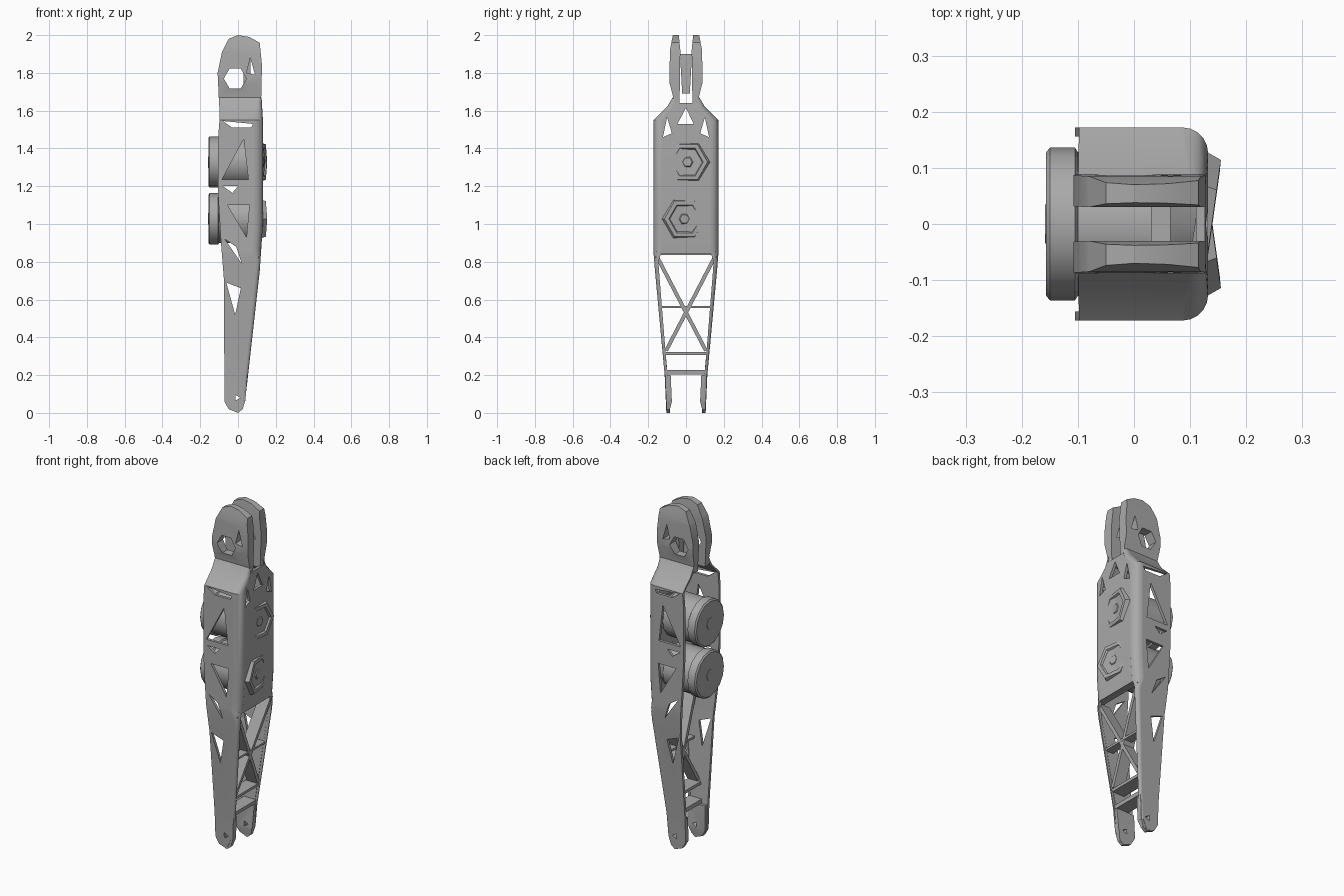
import bpy, bmesh
from math import sin, cos, pi, hypot
from mathutils import Matrix

cube = bpy.data.objects.get("Cube")
if cube:
    bpy.data.objects.remove(cube)

grey = bpy.data.materials.new("machined grey")
grey.use_nodes = True
COLOUR = (0.4, 0.4, 0.4, 1)
grey.diffuse_color = COLOUR
grey.node_tree.nodes["Principled BSDF"].inputs["Base Color"].default_value = COLOUR


def table(*points):
    """Piecewise linear function of height."""
    def f(z):
        if z <= points[0][0]:
            return points[0][1]
        for (a, u), (b, v) in zip(points, points[1:]):
            if z <= b:
                return u + (v - u) * (z - a) / (b - a)
        return points[-1][1]
    return f


# Shape of the channel by height: spine position, half width, corner radius, open edge
spine_x = table((0.05, 0.037), (0.1, 0.042), (0.75, 0.115), (1, 0.132), (1.55, 0.132), (1.67, 0.125))
half_y = table((0, 0.104), (0.2, 0.113), (0.75, 0.164), (0.85, 0.172), (1.55, 0.172), (1.62, 0.1), (1.67, 0.071))
corner_r = table((0, 0.012), (0.8, 0.022), (0.86, 0.045), (1.55, 0.045), (1.62, 0.03), (1.67, 0.015))
LEVELS = [0.06, 0.1, 0.2, 0.75, 0.8, 0.85, 0.86, 1, 1.55, 1.62, 1.67]


def add(name, bm):
    bmesh.ops.remove_doubles(bm, verts=bm.verts, dist=0.0002)
    bmesh.ops.recalc_face_normals(bm, faces=bm.faces)
    mesh = bpy.data.meshes.new(name)
    bm.to_mesh(mesh)
    bm.free()
    mesh.materials.clear()
    mesh.materials.append(grey)
    ob = bpy.data.objects.new(name, mesh)
    bpy.context.collection.objects.link(ob)
    bpy.ops.object.select_all(action='DESELECT')
    ob.select_set(True)
    bpy.context.view_layer.objects.active = ob
    bpy.ops.object.shade_smooth_by_angle(angle=0.5)
    return ob


def panel(name, loops, thick, place, levels=()):
    """Flat outline with holes, thickened, cut at levels and bent into place."""
    curve = bpy.data.curves.new(name, 'CURVE')
    curve.dimensions, curve.fill_mode = '2D', 'BOTH'
    curve.extrude = thick / 2
    for loop in loops:
        s = curve.splines.new('POLY')
        s.points.add(len(loop) - 1)
        for p, (a, b) in zip(s.points, loop):
            p.co = (a, b, 0, 1)
        s.use_cyclic_u = True
    tmp = bpy.data.objects.new(name + " outline", curve)
    bpy.context.collection.objects.link(tmp)
    deps = bpy.context.evaluated_depsgraph_get()
    mesh = bpy.data.meshes.new_from_object(tmp.evaluated_get(deps))
    bm = bmesh.new()
    bm.from_mesh(mesh)
    bpy.data.objects.remove(tmp)
    bpy.data.curves.remove(curve)
    bpy.data.meshes.remove(mesh)
    bmesh.ops.remove_doubles(bm, verts=bm.verts, dist=0.0002)
    for z in levels:
        bmesh.ops.bisect_plane(bm, geom=bm.verts[:] + bm.edges[:] + bm.faces[:],
                               plane_co=(0, z, 0), plane_no=(0, 1, 0))
    for v in bm.verts:
        v.co = place(v.co.x, v.co.y, v.co.z + thick / 2)
    return add(name, bm)


def loft(name, rings):
    bm = bmesh.new()
    rows = [[bm.verts.new(p) for p in ring] for ring in rings]
    n = len(rows[0])
    for lo, hi in zip(rows, rows[1:]):
        for i in range(n):
            j = (i + 1) % n
            bm.faces.new((lo[i], lo[j], hi[j], hi[i]))
    bm.faces.new(rows[0])
    bm.faces.new(rows[-1])
    return add(name, bm)


def drum(name, y, z, profile, sides, tilt=0):
    """Prism along x from (x, radius) steps."""
    rings = [[(x, r * cos(2 * pi * k / sides), r * sin(2 * pi * k / sides)) for k in range(sides)]
             for x, r in profile]
    ob = loft(name, rings)
    base = Matrix.Translation((0.12, y, z)) @ Matrix.Rotation(tilt, 4, 'Z') @ Matrix.Translation((-0.12, 0, 0))
    ob.data.transform(base)


def ngon(a, b, r, n):
    return [(a + r * cos(2 * pi * k / n), b + r * sin(2 * pi * k / n)) for k in range(n)]


# Side wall outline and lightening holes (x, z)
open_edge = [(-0.1, 1.67), (-0.098, 1.55), (-0.105, 1.46), (-0.105, 1.15), (-0.09, 0.9),
             (-0.074, 0.7), (-0.072, 0.06), (-0.05, 0.02), (0, 0.005)]
spine_edge = [(spine_x(z) - corner_r(z), z) for z in LEVELS]
wall_holes = [
    [(-0.08, 1.545), (0.08, 1.53), (0.07, 1.51), (-0.03, 1.51)],
    [(0.03, 1.45), (0.055, 1.235), (-0.085, 1.235)],
    [(-0.08, 1.2), (0, 1.2), (-0.03, 1.165)],
    [(-0.055, 1.1), (0.06, 1.1), (0.045, 0.93)],
    [(-0.07, 0.92), (-0.01, 0.88), (0.02, 0.79)],
    [(-0.062, 0.69), (0.015, 0.66), (-0.015, 0.52)],
    ngon(-0.005, 0.08, 0.018, 3),
]

# Fork arm outline and eyes (x, z)
fork_outline = [(-0.1, 1.63), (-0.108, 1.8), (-0.085, 1.91), (-0.05, 1.98), (0, 2), (0.06, 1.99),
                (0.115, 1.96), (0.127, 1.84), (0.122, 1.63)]
fork_holes = [ngon(-0.015, 1.77, 0.06, 6), [(0.065, 1.88), (0.09, 1.79), (0.045, 1.8)]]
fork_y = table((1.64, 0.068), (1.68, 0.07), (1.75, 0.088), (1.92, 0.085), (2, 0.07))
fork_in = table((1.64, 0.034), (1.92, 0.03), (2, 0.038))

foot_outline = [(-0.07, 0.06), (-0.05, 0.02), (0, 0), (0.025, 0.02), (0.04, 0.07), (0.048, 0.2), (-0.068, 0.2)]

for side, s in (("right", -1), ("left", 1)):
    tag = "front" if s < 0 else "back"
    panel(tag + "_wall", [open_edge + spine_edge] + wall_holes, 0.016,
          lambda x, z, d: (x, s * (half_y(z) - d), z), LEVELS)

    # Rounded corner between wall and spine
    rings = []
    for z in LEVELS:
        r, cx, cy = corner_r(z), spine_x(z) - corner_r(z), half_y(z) - corner_r(z)
        ring = []
        for rad, steps in ((r, range(6)), (max(r - 0.016, 0.002), range(5, -1, -1))):
            ring += [(cx + rad * sin(k * pi / 10), s * (cy + rad * cos(k * pi / 10)), z) for k in steps]
        rings.append(ring)
    loft(tag + "_corner", rings)

    # Fork arm at the top and foot at the bottom
    panel(tag + "_fork_arm", [fork_outline] + fork_holes, 1,
          lambda x, z, d: (x, s * (fork_in(z) + d * (fork_y(z) - fork_in(z))), z),
          [1.64, 1.68, 1.75, 1.92])
    panel(tag + "_foot", [foot_outline, ngon(-0.005, 0.08, 0.018, 3)], 0.03,
          lambda x, z, d: (x, s * (half_y(z) - 0.002 - d * (1 if z > 0.03 else 0.6)), z), [0.06])

# Spine plate with triangular windows (y, z)
plate_levels = [0.84, 0.86, 1, 1.55, 1.62, 1.64]
edge = [(half_y(z) - corner_r(z) + 0.002, z) for z in plate_levels]
windows = [[(-0.045, 1.53), (0, 1.615), (0.04, 1.53)]]
for s in (-1, 1):
    windows.append([(s * 0.122, 1.46), (s * 0.1, 1.565), (s * 0.075, 1.48)])
panel("spine_plate", [edge + [(-y, z) for y, z in reversed(edge)]] + windows, 0.016,
      lambda y, z, d: (spine_x(z) - d, y, z), plate_levels)


# Lattice bars between the lower walls
def bar(name, p, q, width, depth):
    length = hypot(q[0] - p[0], q[1] - p[1])
    ny, nz = -(q[1] - p[1]) / length * width / 2, (q[0] - p[0]) / length * width / 2
    loop = [(p[0] + ny, p[1] + nz), (q[0] + ny, q[1] + nz), (q[0] - ny, q[1] - nz), (p[0] - ny, p[1] - nz)]
    panel(name, [loop], depth, lambda y, z, d: (spine_x(z) - 0.008 - d, y, z))


for s in (-1, 1):
    bar("diagonal_brace", (s * 0.155, 0.83), (-s * 0.105, 0.33), 0.02, 0.07)
bar("middle_brace", (-0.135, 0.56), (0.135, 0.56), 0.012, 0.05)
bar("lower_brace", (-0.115, 0.315), (0.115, 0.315), 0.016, 0.08)
bar("ankle_brace", (-0.1, 0.215), (0.1, 0.215), 0.022, 0.08)
bar("spine_foot_rail", (-0.155, 0.845), (0.155, 0.845), 0.018, 0.03)

# Fork rib
panel("fork_rib", [[(-0.02, 1.69), (0.02, 1.69), (0.032, 1.9), (-0.032, 1.9)]], 0.035,
      lambda y, z, d: (0.03 + d, y, z))

# Motors, hub caps and the tilted hexagonal mounts on the spine
for label, z, mount_y, tilt in (("upper", 1.328, 0.01, -0.14), ("lower", 1.027, -0.01, 0.14)):
    drum(label + "_motor", 0, z, [(-0.157, 0.127), (-0.15, 0.136), (-0.105, 0.136), (-0.1, 0.128),
                                  (0.06, 0.128), (0.115, 0.09)], 16)
    drum(label + "_hub_cap", 0, z, [(-0.159, 0.035), (-0.15, 0.035)], 6)
    drum(label + "_mount", mount_y, z, [(0.11, 0.12), (0.14, 0.108), (0.141, 0.085),
                                        (0.132, 0.078), (0.132, 0.03), (0.137, 0.025)], 6, tilt)
